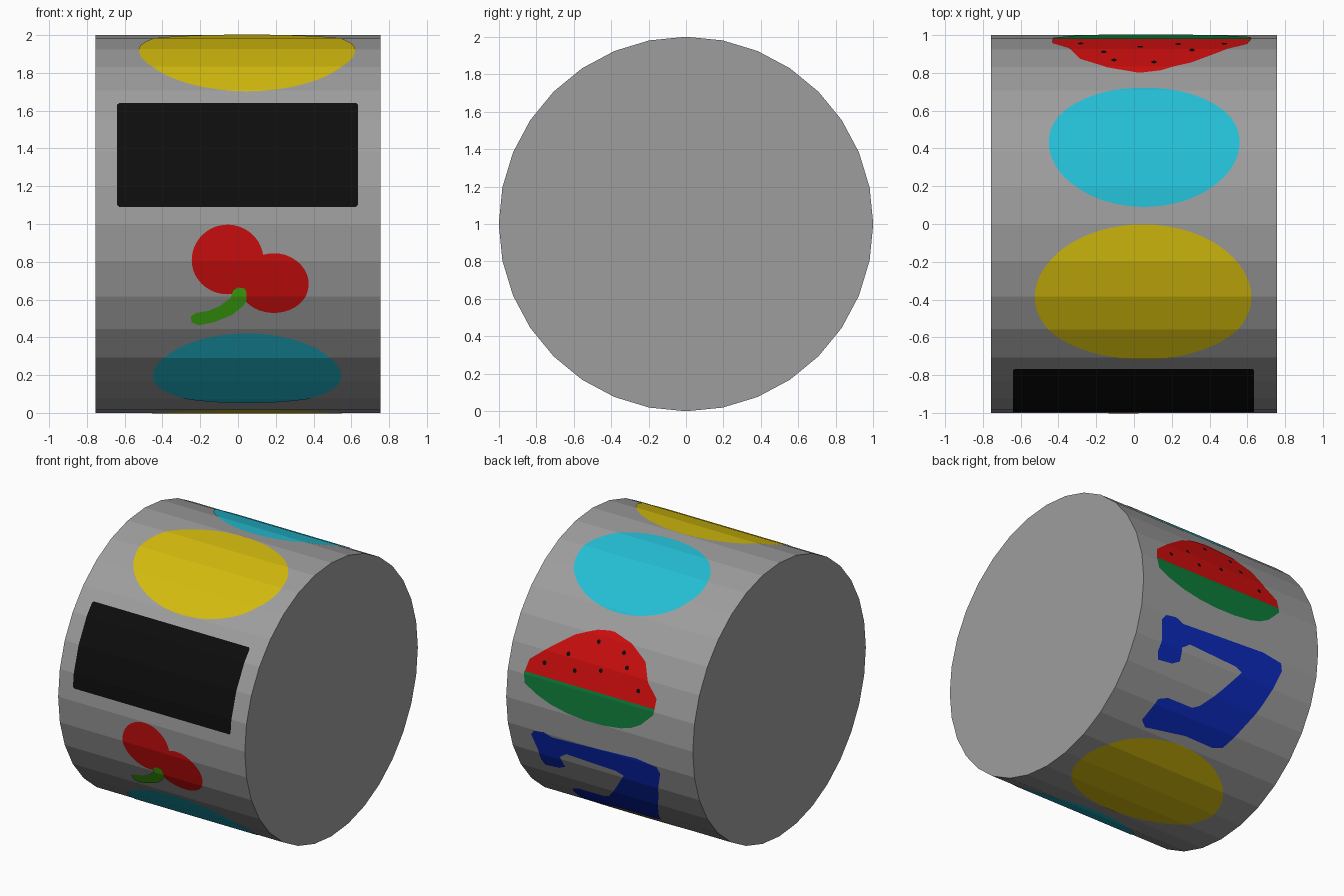
import bpy, bmesh, math
from mathutils import Vector, Matrix

if "Cube" in bpy.data.objects:
    bpy.data.objects.remove(bpy.data.objects["Cube"])

SIDES = 32
STEP = 2 * math.pi / SIDES
HALF_LEN = 0.755


def material(name, rgb):
    """Flat colour given as 0-255 screen values, stored as linear."""
    mat = bpy.data.materials.new(name)
    lin = [(c / 255 / 12.92) if c < 10 else ((c / 255 + 0.055) / 1.055) ** 2.4 for c in rgb]
    mat.diffuse_color = (*lin, 1)
    mat.use_nodes = True
    mat.node_tree.nodes["Principled BSDF"].inputs["Base Color"].default_value = mat.diffuse_color
    return mat


GREY = material("grey", (158, 158, 158))
YELLOW = material("yellow", (212, 187, 14))
CYAN = material("cyan", (36, 190, 212))
BLACK = material("black", (13, 13, 13))
RED = material("red", (208, 14, 14))
LEAF = material("stem green", (66, 176, 16))
RIND = material("rind green", (14, 124, 58))
BLUE = material("blue", (12, 42, 190))


def add_object(name, bm, mat):
    mesh = bpy.data.meshes.new(name)
    bm.to_mesh(mesh)
    bm.free()
    mesh.materials.append(mat)
    obj = bpy.data.objects.new(name, mesh)
    bpy.context.collection.objects.link(obj)


def wrap(p, lift):
    """Flat point (x, angle) -> point on the faceted drum; angle 0 is front, 90 is top."""
    mid = (math.floor(p.y / STEP) + 0.5) * STEP
    r = math.cos(STEP / 2) / math.cos(p.y - mid) * (1 + lift)
    return Vector((p.x, -r * math.cos(p.y), 1 + r * math.sin(p.y)))


def decal(name, points, mat, lift=0.003):
    """Thin plate: a flat outline of (x, degrees) cut at the drum's edges and wrapped on."""
    bm = bmesh.new()
    bm.faces.new([bm.verts.new((x, math.radians(a), 0)) for x, a in points])
    bmesh.ops.triangulate(bm, faces=bm.faces[:])
    angles = [v.co.y for v in bm.verts]
    for k in range(math.ceil(min(angles) / STEP), math.floor(max(angles) / STEP) + 1):
        bmesh.ops.bisect_plane(bm, geom=bm.verts[:] + bm.edges[:] + bm.faces[:],
                               plane_co=(0, k * STEP, 0), plane_no=(0, 1, 0))
    for v in bm.verts:
        v.co = wrap(v.co, lift)
    bm.normal_update()
    for f in bm.faces:
        c = f.calc_center_median()
        if f.normal.dot(Vector((0, c.y, c.z - 1))) < 0:
            f.normal_flip()
    add_object(name, bm, mat)


def oval(x, a, rx, ra, n=64):
    return [(x + rx * math.cos(2 * math.pi * i / n), a + ra * math.sin(2 * math.pi * i / n))
            for i in range(n)]


# Drum lying along x
bm = bmesh.new()
bmesh.ops.create_cone(bm, cap_ends=True, segments=SIDES, radius1=1, radius2=1, depth=2 * HALF_LEN,
                      matrix=Matrix.Translation((0, 0, 1)) @ Matrix.Rotation(math.pi / 2, 4, 'Y'))
add_object("drum", bm, GREY)

# Ovals
decal("upper_yellow_oval", oval(0.048, 67.2, 0.573, 22.7), YELLOW)
decal("lower_yellow_oval", oval(0.048, -101.4, 0.573, 22.5), YELLOW)
decal("upper_cyan_oval", oval(0.054, 115.6, 0.505, 20.4), CYAN)
decal("lower_cyan_oval", oval(0.048, -53.6, 0.498, 18.2), CYAN)

# Black bar with slightly clipped corners
decal("black_bar", [(-0.64, 5.9), (-0.63, 5.2), (0.625, 5.2), (0.635, 5.9),
                    (0.635, 39.2), (0.625, 39.9), (-0.63, 39.9), (-0.64, 39.2)], BLACK)

# Cherries and stem
decal("left_cherry", oval(-0.055, -11, 0.19, 10.8), RED)
decal("right_cherry", oval(0.19, -18.5, 0.184, 9.6), RED, 0.004)
decal("cherry_stem", [(0.045, -21.1), (0.035, -19.9), (0, -19.6), (-0.025, -20.5), (-0.04, -23),
                      (-0.1, -25.8), (-0.16, -27.4), (-0.22, -28), (-0.25, -29.3), (-0.245, -31.3),
                      (-0.21, -32.3), (-0.13, -31.3), (-0.03, -28.7), (0.03, -25.5), (0.045, -23.6)],
      LEAF, 0.006)

# Melon slice: flesh, rind, seeds
decal("melon_flesh", [(0.62, 167.6), (0.598, 162.5), (0.443, 155.1), (0.302, 148.7), (0.143, 144.4),
                      (0.05, 143.4), (0.013, 143.4), (-0.143, 145.8), (-0.284, 151), (-0.346, 158.4),
                      (-0.432, 163.5), (-0.43, 167.6)], RED)
decal("melon_rind", [(0.625, 167.6), (0.613, 172.2), (0.52, 175.2), (0.403, 177.7), (0.26, 179.4),
                     (0.117, 180.1), (-0.03, 180), (-0.168, 179.1), (-0.25, 177.8), (-0.328, 175.4),
                     (-0.426, 169.9), (-0.43, 167.6)], RIND)
for i, (x, a) in enumerate([(0.106, 148.7), (0.307, 156.4), (-0.106, 150), (0.477, 162.3),
                            (0.234, 161.9), (0.033, 159.1), (-0.16, 155.2), (-0.282, 162.5)]):
    decal(f"melon_seed_{i + 1}", oval(x, a, 0.015, 0.9, 10), BLACK, 0.006)

# Blue hooked shape
decal("blue_hook", [(0.573, 193.8), (0.545, 191.5), (0.461, 190.8), (0.394, 192.2), (-0.289, 190.3),
                    (-0.449, 191.6), (-0.468, 194.5), (-0.385, 209.5), (-0.237, 230.8),
                    (-0.168, 232.3), (0.071, 232.1), (0.385, 235), (0.438, 232.8), (0.406, 222.9),
                    (0.337, 221.1), (0.128, 221), (0.077, 219.1), (-0.041, 210.2), (-0.149, 201.2),
                    (-0.09, 199.9), (0.308, 198.8), (0.366, 201.2), (0.352, 206.5), (0.409, 208.4),
                    (0.526, 209.1), (0.545, 206.3), (0.54, 201.3)], BLUE)
